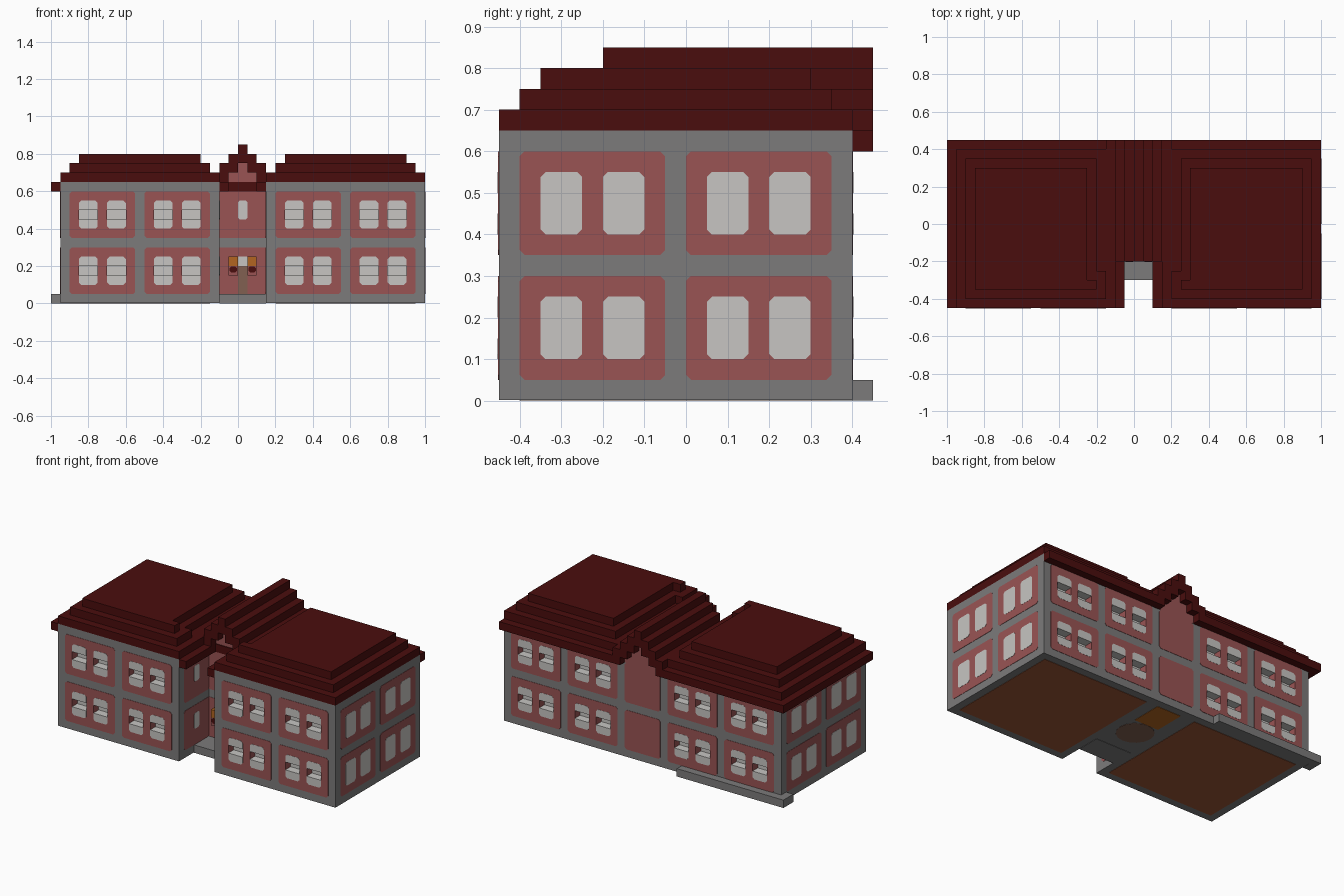
import bpy, bmesh
from mathutils import Vector

cube = bpy.data.objects.get("Cube")
if cube:
    bpy.data.objects.remove(cube, do_unlink=True)


def material(name, r, g, b):
    m = bpy.data.materials.new(name)
    m.use_nodes = True
    m.diffuse_color = (r, g, b, 1)
    node = next(n for n in m.node_tree.nodes if n.type == 'BSDF_PRINCIPLED')
    node.inputs["Base Color"].default_value = (r, g, b, 1)
    node.inputs["Roughness"].default_value = 0.9
    return m


STONE = material("stone grey", .20, .197, .197)
BRICK = material("brick pink", .32, .088, .088)
PANE = material("pale window", .57, .56, .54)
TILE = material("dark red tile", .068, .004, .004)
FLOOR = material("brown floor", .33, .093, .037)
ORANGE = material("orange", .45, .13, .015)
WOOD = material("door brown", .22, .115, .083)


def box(bm, x0, x1, y0, y1, z0, z1):
    vs = bmesh.ops.create_cube(bm, size=1)["verts"]
    for v in vs:
        v.co = Vector((x0 if v.co.x < 0 else x1,
                       y0 if v.co.y < 0 else y1,
                       z0 if v.co.z < 0 else z1))


def plate(bm, axis, sign, pos, a0, a1, z0, z1, t=.002, r=.012):
    """Thin panel with clipped corners on the wall facing sign * axis."""
    pts = [(a0 + r, z0), (a1 - r, z0), (a1, z0 + r), (a1, z1 - r),
           (a1 - r, z1), (a0 + r, z1), (a0, z1 - r), (a0, z0 + r)]

    def co(a, z, d):
        return (pos + sign * d, a, z) if axis == 'x' else (a, pos + sign * d, z)
    lower = [bm.verts.new(co(a, z, -.002)) for a, z in pts]
    upper = [bm.verts.new(co(a, z, t)) for a, z in pts]
    bm.faces.new(lower)
    bm.faces.new(upper)
    for i in range(len(pts)):
        j = (i + 1) % len(pts)
        bm.faces.new((lower[i], lower[j], upper[j], upper[i]))


def finish(name, bm, *mats):
    bmesh.ops.recalc_face_normals(bm, faces=bm.faces)
    me = bpy.data.meshes.new(name)
    bm.to_mesh(me)
    bm.free()
    ob = bpy.data.objects.new(name, me)
    bpy.context.scene.collection.objects.link(ob)
    for m in mats:
        me.materials.append(m)
    return ob


def boxes(name, mat, *items):
    bm = bmesh.new()
    for b in items:
        box(bm, *b)
    return finish(name, bm, mat)


STOREYS = (.05, .35)
BAYS = (-.9, -.5, .2, .6)       # left edge of each window bay, front and back
SIDE_BAYS = (-.4, 0)            # same for the end walls

# Stone walls
walls = boxes("wing_walls", STONE, (-.95, -.1, -.45, .4, .002, .65),
              (.15, 1, -.45, .4, .002, .65))
boxes("centre_walls", STONE, (-.1, .15, -.15, .4, .002, .6))
boxes("entrance_step", STONE, (-.1, .15, -.3, -.15, 0, .05))
boxes("back_plinth", STONE, (-1, -.25, .4, .45, 0, .05),
      (-1, -.95, .35, .4, 0, .05))

# Brick panels, window panes and the recessed slots across the panes
panels, panes, slots = bmesh.new(), bmesh.new(), bmesh.new()


def bay(axis, sign, pos, a, z, recessed):
    plate(panels, axis, sign, pos, a, a + .35, z, z + .25)
    for w in (a + .05, a + .2):
        plate(panes, axis, sign, pos, w, w + .1, z + .05, z + .2, .003)
        if recessed:
            ys = sorted((pos + sign * .02, pos - sign * .05))
            box(slots, w, w + .1, *ys, z + .1, z + .15)


for z in STOREYS:
    for a in BAYS:
        bay('y', -1, -.45, a, z, True)
        bay('y', 1, .4, a, z, True)
    for a in SIDE_BAYS:
        bay('x', 1, 1, a, z, False)
        bay('x', -1, -.95, a, z, False)
    # Entrance court walls and blank centre bay at the back
    for sign, pos in ((1, -.1), (-1, .15)):
        plate(panels, 'x', sign, pos, -.4, -.15, z, z + .25)
        plate(panes, 'x', sign, pos, -.3, -.25, z + .1, z + .2, .003, .008)
    plate(panels, 'y', 1, .4, -.1, .15, z, z + .25)
    plate(panels, 'y', -1, -.15, -.1, .15, z, z + .25, r=.001)
plate(panes, 'y', -1, -.15, 0, .05, .45, .55, .003, .008)
plate(panes, 'y', -1, -.15, 0, .05, .20, .25, .003, .001)

bmesh.ops.recalc_face_normals(slots, faces=slots.faces)
for f in slots.faces:
    f.material_index = 0 if abs(f.normal.x) > .5 else 1
cutter = finish("slot_cutter", slots, BRICK, PANE)
cutter.hide_render = True
targets = [walls, finish("brick_panels", panels, BRICK),
           finish("window_panes", panes, PANE)]
for ob in targets:
    mod = ob.modifiers.new("slots", 'BOOLEAN')
    mod.operation = 'DIFFERENCE'
    mod.solver = 'EXACT'
    mod.object = cutter
    mod.material_mode = 'TRANSFER'
bpy.context.view_layer.update()
graph = bpy.context.evaluated_depsgraph_get()
cut = [bpy.data.meshes.new_from_object(ob.evaluated_get(graph)) for ob in targets]
for ob, me in zip(targets, cut):
    ob.modifiers.clear()
    ob.data = me
bpy.data.objects.remove(cutter, do_unlink=True)

# Stepped wing roofs, mirrored about the entrance axis at x = 0.025
MID = .025


def both(x0, x1, *rest):
    return [(x0, x1, *rest), (2 * MID - x1, 2 * MID - x0, *rest)]


roof = both(-.95, -.1, -.45, .4, .65, .7)
roof += both(-.9, -.2, -.4, .35, .7, .75) + both(-.2, -.15, -.4, -.25, .7, .75)
roof += both(-.85, -.25, -.35, .3, .75, .8) + both(-.25, -.2, -.35, -.3, .75, .8)
boxes("wing_roofs", TILE, *roof)
boxes("eaves", TILE, (-1, -.95, -.45, .45, .6, .65),
      *both(-.95, -.1, .4, .45, .6, .65),
      *both(-.1, -.05, -.45, -.15, .6, .65))

# Stepped gable roof over the entrance, with brick gable ends
boxes("gable_roof", TILE, (0, .05, -.2, .45, .8, .85),
      (-.05, .1, -.2, .45, .75, .8),
      *both(-.1, 0, -.2, .45, .7, .75),
      *both(-.15, -.05, -.2, .45, .65, .7))
boxes("gable_ends", BRICK, (-.1, .15, -.15, .402, .6, .65),
      (-.05, .1, -.15, .402, .65, .7), (0, .05, -.15, .402, .7, .75))
boxes("gable_sill", TILE, (-.05, .1, -.156, -.148, .6, .65))

# Entrance door and the two bracketed boxes beside it
bm = bmesh.new()
plate(bm, 'y', -1, -.15, 0, .05, .05, .2, .003, .001)
finish("door", bm, WOOD)
boxes("bracket_tops", ORANGE, *both(-.05, 0, -.2, -.15, .2, .25))
boxes("brackets", BRICK, *both(-.05, 0, -.2, -.15, .15, .2))
bm = bmesh.new()
for a in (-.045, .055):
    plate(bm, 'y', -1, -.2, a, a + .04, .165, .199, .002, .01)
finish("bracket_fronts", bm, TILE)

# Underside floors
boxes("wing_floors", FLOOR, *both(-.9, -.15, -.4, .35, 0, .004))
boxes("hall_floor", ORANGE, (-.05, .12, .15, .35, 0, .004))
bm = bmesh.new()
bmesh.ops.create_cone(bm, cap_ends=True, segments=16, radius1=.11,
                      radius2=.11, depth=.004)
bmesh.ops.translate(bm, verts=bm.verts, vec=(MID, .04, .002))
finish("lobby_floor", bm, WOOD)
